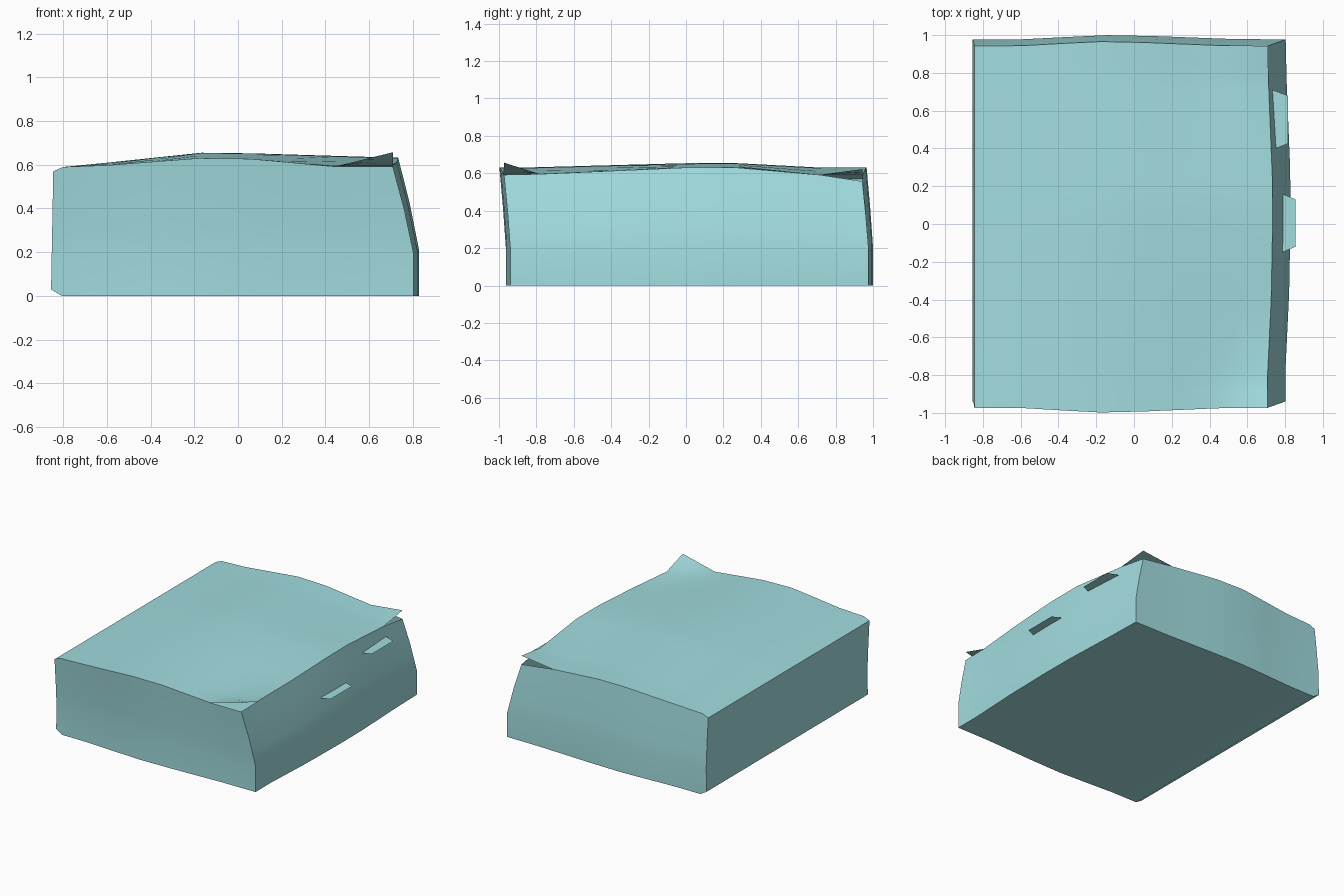
import bpy, bmesh, math

if "Cube" in bpy.data.objects:
    bpy.data.objects.remove(bpy.data.objects["Cube"])

S = [0, .03, .16, .3, .43, .58, .7, .83, .915, 1]      # stations across (left to right)
T = [0, .05, .1, .3, .5, .64, .88, .94, 1]             # stations front to back
W = [0, .33, .5, .67, .85, 1]                          # stations bottom to top


def curve(x, pts):
    for (a, p), (b, q) in zip(pts, pts[1:]):
        if x <= b:
            return p + (q - p) * (x - a) / (b - a)
    return pts[-1][1]


MID = [(0, .57), (.03, .59), (.16, .61), (.43, .655), (.58, .652), (.83, .64), (1, .632)]
DROP = [(0, 0), (.03, 0), (.16, .012), (.43, .025), (.58, .025), (.83, .048), (1, .04)]
EDGE = [(0, 1), (.1, .9), (.5, .05), (.64, 0), (.88, 1), (1, 1)]
LEAN = [(0, 0), (.33, 0), (.67, .45), (1, 1)]
BULGE_Y = [(0, 0), (.15, 0), (.42, 1), (.57, .8), (.83, .1), (1, 0)]
BULGE_X = [(0, 0), (.1, 0), (.35, .85), (.6, 1), (.88, .2), (1, 0)]


def corner(s, t):
    # how close a point is to the loose right-hand corners
    a = max(0, (s - .83) / .17)
    return a * max(0, (.1 - t) / .1), a * max(0, (t - .88) / .12)


def point(s, t, w, lid=False):
    # sagging box: walls bulge and lean as they rise
    lean, by, bx = curve(w, LEAN), curve(s, BULGE_Y), curve(t, BULGE_X)
    left = -.855 + .01 * w
    right = .803 + .027 * bx - .095 * lean
    front = -.939 - .025 * by - .034 * lean
    back = .977 + .023 * by - .034 * lean
    top = curve(s, MID) - curve(s, DROP) * curve(t, EDGE)
    f, b = corner(s, t)
    top += .065 * f + .03 * b if lid else -.035 * b
    base = .03 if s == 0 else 0
    return (left + (right - left) * s, front + (back - front) * t, base + (top - base) * w)


def sheet(bm, A, B, fn):
    rows = [[bm.verts.new(fn(a, b)) for b in B] for a in A]
    for r, q in zip(rows, rows[1:]):
        for i in range(len(B) - 1):
            bm.faces.new((r[i], q[i], q[i + 1], r[i + 1]))


def finish(bm, name):
    bmesh.ops.remove_doubles(bm, verts=bm.verts, dist=1e-4)
    me = bpy.data.meshes.new(name)
    bm.to_mesh(me)
    bm.free()
    ob = bpy.data.objects.new(name, me)
    bpy.context.collection.objects.link(ob)
    me.materials.append(mat)
    bpy.ops.object.select_all(action='DESELECT')
    ob.select_set(True)
    bpy.context.view_layer.objects.active = ob
    bpy.ops.object.shade_smooth_by_angle(angle=math.radians(35))
    return ob


mat = bpy.data.materials.new("pale_teal")
mat.diffuse_color = (.36, .72, .74, 1)
mat.use_nodes = True
mat.node_tree.nodes["Principled BSDF"].inputs["Base Color"].default_value = mat.diffuse_color

# open box: bottom and four walls
bm = bmesh.new()
sheet(bm, T, S, lambda t, s: point(s, t, 0))
sheet(bm, S, W, lambda s, w: point(s, 0, w))
sheet(bm, W, S, lambda w, s: point(s, 1, w))
sheet(bm, W, T, lambda w, t: point(0, t, w))
sheet(bm, T, W, lambda t, w: point(1, t, w))
finish(bm, "box_body")

# lid with two curled corners
bm = bmesh.new()
sheet(bm, S, T, lambda s, t: point(s, t, 1, True))
finish(bm, "box_lid")

# flat tabs sticking out of the right wall
tabs = [("upper_tab", .52, [(.75, .40), (.815, .425), (.815, .68), (.732, .71)]),
        ("middle_tab", .40, [(.785, -.15), (.855, -.12), (.855, .13), (.785, .16)])]
for name, z, pts in tabs:
    bm = bmesh.new()
    bm.faces.new([bm.verts.new((x, y, z)) for x, y in pts])
    finish(bm, name)
